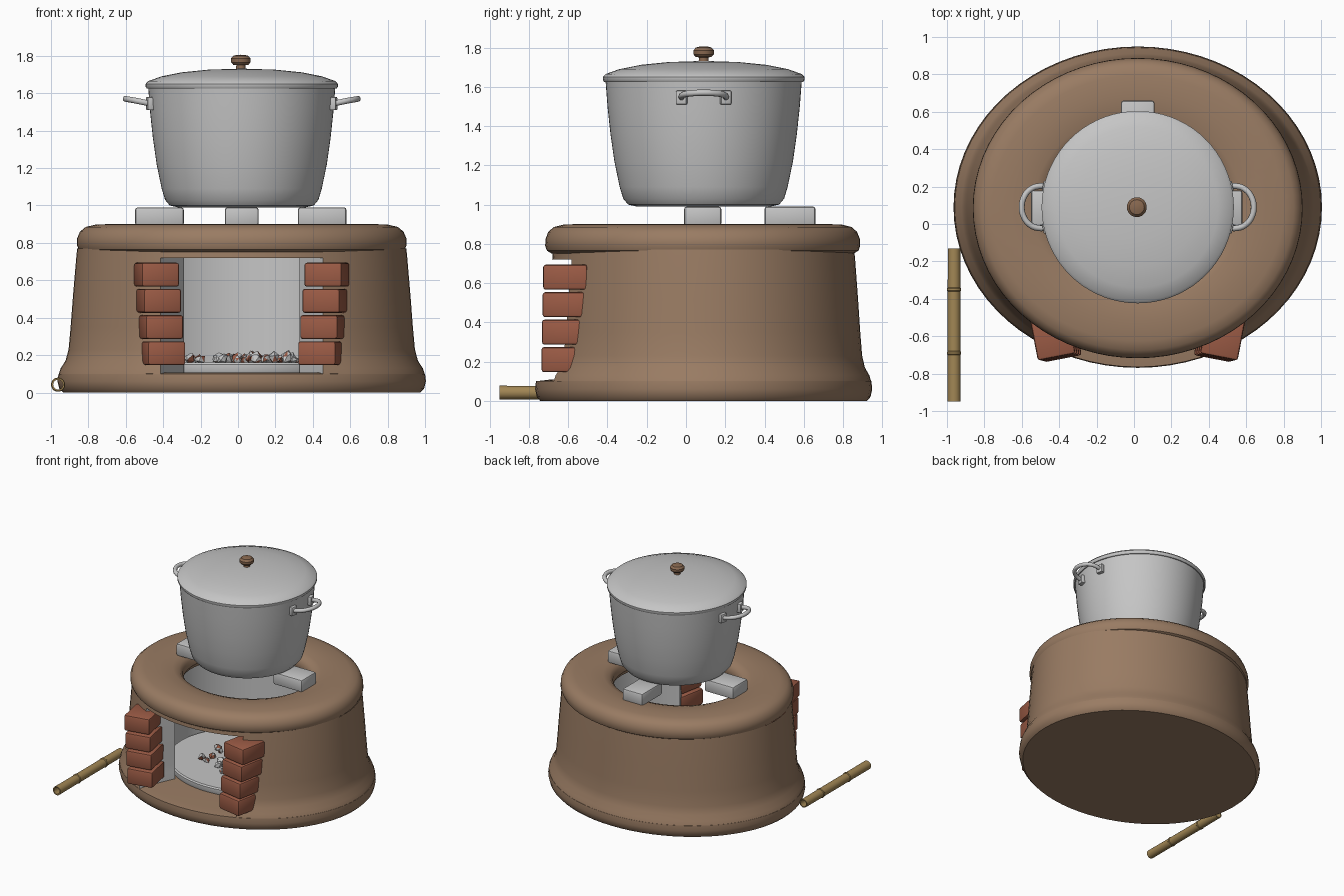
import bpy, bmesh, math, random
from mathutils import Vector, Matrix

if "Cube" in bpy.data.objects:
    bpy.data.objects.remove(bpy.data.objects["Cube"])

random.seed(4)
CX, CY = 0.02, 0.09


def material(name, rgb):
    m = bpy.data.materials.new(name)
    m.diffuse_color = (*rgb, 1)
    m.use_nodes = True
    m.node_tree.nodes["Principled BSDF"].inputs["Base Color"].default_value = m.diffuse_color
    return m


CLAY = material("clay brown", (0.32, 0.20, 0.125))
METAL = material("light grey", (0.56, 0.56, 0.56))
BRICK = material("brick red", (0.33, 0.105, 0.06))
WOOD = material("knob brown", (0.25, 0.14, 0.08))
BAMBOO = material("bamboo tan", (0.36, 0.24, 0.09))


def finish(name, bm, mats, smooth=True, angle=35):
    bmesh.ops.recalc_face_normals(bm, faces=bm.faces)
    me = bpy.data.meshes.new(name)
    bm.to_mesh(me)
    bm.free()
    ob = bpy.data.objects.new(name, me)
    bpy.context.collection.objects.link(ob)
    for m in mats:
        me.materials.append(m)
    if smooth:
        bpy.ops.object.select_all(action='DESELECT')
        ob.select_set(True)
        bpy.context.view_layer.objects.active = ob
        bpy.ops.object.shade_smooth_by_angle(angle=math.radians(angle))
    return ob


def lathe(name, profile, mat, center=(CX, CY), ratio=1.0, n=72, closed=False, angle=35):
    """Revolve (radius, z) points; ratio squashes along y."""
    bm = bmesh.new()
    rings = []
    for r, z in profile:
        if r == 0:
            rings.append([bm.verts.new((center[0], center[1], z))] * n)
        else:
            rings.append([bm.verts.new((center[0] + r * math.cos(2 * math.pi * i / n),
                                        center[1] + ratio * r * math.sin(2 * math.pi * i / n), z))
                          for i in range(n)])
    pairs = list(zip(rings, rings[1:])) + ([(rings[-1], rings[0])] if closed else [])
    for a, b in pairs:
        for i in range(n):
            j = (i + 1) % n
            bm.faces.new(list(dict.fromkeys([a[i], a[j], b[j], b[i]])))
    return finish(name, bm, [mat], angle=angle)


def block(name, size, loc, rot_z, mat, bevel):
    bm = bmesh.new()
    bmesh.ops.create_cube(bm, size=1, matrix=Matrix.Translation(loc) @ Matrix.Rotation(rot_z, 4, 'Z')
                          @ Matrix.Diagonal((*size, 1)))
    bmesh.ops.bevel(bm, geom=bm.edges[:], offset=bevel, segments=2, affect='EDGES', profile=0.5)
    return finish(name, bm, [mat])


# Stove base with its flared foot
lathe("stove_base", [(0, 0), (0.955, 0), (0.975, 0.02), (0.985, 0.06), (0.98, 0.10), (0.9, 0.108), (0, 0.108)],
      CLAY, ratio=0.872)

# Stove wall with the fire opening at the front, grey lining inside
rows = [(0.98, 0.095), (0.968, 0.13), (0.942, 0.17), (0.926, 0.23), (0.915, 0.35),
        (0.902, 0.52), (0.885, 0.72), (0.88, 0.77)]
N, HALF = 72, 6
bm = bmesh.new()
outer, inner = [], []
for r, z in rows:
    ro, ri = [], []
    for i in range(N):
        k = i if i <= N // 2 else i - N
        a = 2 * math.pi * k / N
        ao = math.copysign(math.asin(0.435 / r), k) if abs(k) == HALF else a
        ro.append(bm.verts.new((CX + r * math.sin(ao), CY - 0.872 * r * math.cos(ao), z)))
        ri.append(bm.verts.new((CX + 0.62 * math.sin(a), CY - 0.56 * math.cos(a), z)))
    outer.append(ro)
    inner.append(ri)


def is_open(row, col):
    return row < len(rows) - 2 and (col < HALF or col >= N - HALF)


for r in range(len(rows) - 1):
    for i in range(N):
        j = (i + 1) % N
        if is_open(r, i):
            continue
        bm.faces.new((outer[r][i], outer[r][j], outer[r + 1][j], outer[r + 1][i]))
        bm.faces.new((inner[r][i], inner[r][j], inner[r + 1][j], inner[r + 1][i])).material_index = 1
        for c, nb in ((i, i - 1), (j, j)):
            if is_open(r, nb % N):       # jambs
                bm.faces.new((outer[r][c], outer[r + 1][c], inner[r + 1][c], inner[r][c])).material_index = 1
        if r > 0 and is_open(r - 1, i):  # lintel underside
            bm.faces.new((outer[r][i], outer[r][j], inner[r][j], inner[r][i]))
finish("stove_wall", bm, [CLAY, METAL], angle=40)

# Thick rounded top rim around the pot hole
lathe("stove_rim", [(0.60, 0.75), (0.845, 0.75), (0.872, 0.765), (0.882, 0.79), (0.88, 0.825), (0.865, 0.86),
                    (0.835, 0.885), (0.78, 0.898), (0.66, 0.902), (0.56, 0.895), (0.51, 0.88),
                    (0.485, 0.85), (0.48, 0.80), (0.50, 0.765)],
      CLAY, center=(CX, 0.085), ratio=0.91, closed=True)

# Fire floor plate
lathe("fire_floor", [(0, 0.10), (0.59, 0.10), (0.60, 0.12), (0.60, 0.15), (0.59, 0.16), (0, 0.16)],
      METAL, ratio=0.9)

# Coals: jagged lumps with some glowing faces
bm = bmesh.new()
for i in range(34):
    a, d = random.uniform(0, 2 * math.pi), 0.30 * math.sqrt(random.random())
    s = random.uniform(0.02, 0.035)
    m = Matrix.Translation((CX + d * math.cos(a), -0.02 + d * math.sin(a), 0.16 + s * 0.7))
    new = bmesh.ops.create_icosphere(bm, subdivisions=1, radius=s, matrix=m)["verts"]
    for v in new:
        v.co += Vector([random.uniform(-0.3, 0.3) * s for _ in range(3)])
    for f in {f for v in new for f in v.link_faces}:
        f.material_index = 1 if random.random() < 0.25 else 0
finish("coals", bm, [METAL, BRICK], smooth=False)

# Brick stacks on both sides of the opening
for side, label in ((-1, "left"), (1, "right")):
    for k in range(4):
        x = 0.422 + 0.011 * k
        block(f"{label}_brick_{k + 1}", (0.205, 0.23, 0.128),
              (CX + side * x, -0.607 + 0.003 * k, 0.21 + 0.14 * k), -side * 0.19, BRICK, 0.014)

# Pot supports
for name, size, loc in (("left_support", (0.26, 0.19, 0.10), (-0.42, 0.085, 0.94)),
                        ("right_support", (0.26, 0.19, 0.10), (0.45, 0.085, 0.94)),
                        ("back_support", (0.18, 0.26, 0.10), (0.02, 0.53, 0.94))):
    block(name, size, loc, 0, METAL, 0.014)

# Pot, lid and knob
lathe("pot", [(0, 0.99), (0.34, 0.99), (0.385, 1.0), (0.41, 1.03), (0.428, 1.09), (0.455, 1.22), (0.475, 1.36),
              (0.49, 1.5), (0.50, 1.63), (0, 1.635)], METAL)
lathe("lid", [(0.49, 1.625), (0.507, 1.625), (0.514, 1.635), (0.514, 1.65), (0.50, 1.665), (0.43, 1.69),
              (0.32, 1.712), (0.18, 1.726), (0, 1.732)], METAL)
lathe("lid_knob", [(0.026, 1.72), (0.024, 1.75), (0.04, 1.752), (0.052, 1.765), (0.053, 1.785), (0.04, 1.80),
                   (0.02, 1.805), (0, 1.806)], WOOD, center=(0.015, CY), n=24)

# Pot handles: bent tube with two mounting plates
for side, label in ((-1, "left"), (1, "right")):
    path = [(0.47, -0.108, 1.54), (0.53, -0.112, 1.553), (0.575, -0.095, 1.562), (0.61, -0.05, 1.568),
            (0.62, 0, 1.57)]
    path += [(x, -y, z) for x, y, z in path[-2::-1]]
    cu = bpy.data.curves.new(f"{label}_handle", 'CURVE')
    cu.dimensions, cu.bevel_depth, cu.bevel_resolution, cu.resolution_u = '3D', 0.016, 3, 5
    sp = cu.splines.new('BEZIER')
    sp.bezier_points.add(len(path) - 1)
    for bp, (x, y, z) in zip(sp.bezier_points, path):
        bp.co = (CX + side * x, CY + y, z)
        bp.handle_left_type = bp.handle_right_type = 'AUTO'
    cu.materials.append(METAL)
    bpy.context.collection.objects.link(bpy.data.objects.new(f"{label}_handle", cu))
    for end in (-1, 1):
        block(f"{label}_handle_plate", (0.035, 0.055, 0.07), (CX + side * 0.49, CY + end * 0.112, 1.545),
              -side * -end * 0.2, METAL, 0.006)

# Hollow bamboo blowpipe lying beside the stove, with raised nodes
prof = [(-0.95, 0.035), (-0.70, 0.034), (-0.695, 0.038), (-0.685, 0.038), (-0.68, 0.034), (-0.36, 0.034),
        (-0.355, 0.038), (-0.345, 0.038), (-0.34, 0.034), (-0.13, 0.033), (-0.13, 0.026), (-0.95, 0.026)]
pipe = lathe("bamboo_pipe", [(r, y) for y, r in prof], BAMBOO, center=(0, 0), n=20, closed=True)
pipe.data.transform(Matrix.Translation((-0.962, 0, 0.042)) @ Matrix.Rotation(math.radians(-90), 4, 'X'))
